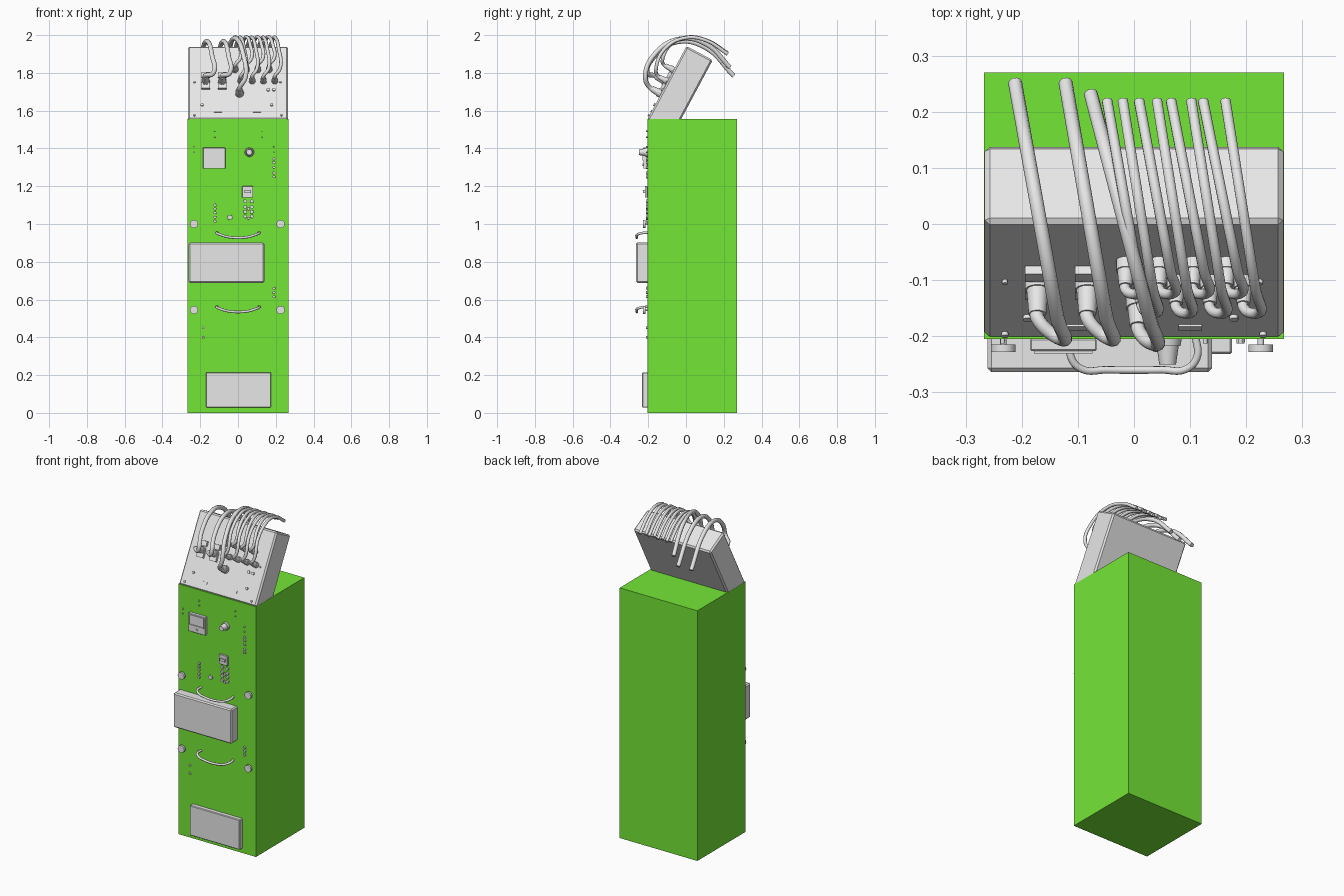
import bpy, math
from mathutils import Vector, Matrix

if "Cube" in bpy.data.objects:
    bpy.data.objects.remove(bpy.data.objects["Cube"])

def material(name, rgb):
    m = bpy.data.materials.new(name)
    m.diffuse_color = (*rgb, 1)
    m.use_nodes = True
    m.node_tree.nodes["Principled BSDF"].inputs["Base Color"].default_value = m.diffuse_color
    return m

GREEN = material("cabinet_green", (0.175, 0.80, 0.037))
GREY = material("fitting_grey", (0.80, 0.80, 0.80))
FRONT = -0.205          # front plane of the cabinet
TILT = math.atan(0.535)  # lean of the sloped console
ROT = Matrix.Rotation(-TILT, 4, 'X')
UP = Vector((0, math.sin(TILT), math.cos(TILT)))
OUT = Vector((0, -math.cos(TILT), math.sin(TILT)))

def finish(name, mat, bevel=0, smooth=False):
    o = bpy.context.object
    o.name = name
    o.data.materials.clear()
    o.data.materials.append(mat)
    if bevel:
        bpy.ops.object.transform_apply(location=False, rotation=False, scale=True)
        b = o.modifiers.new("bevel", 'BEVEL')
        b.width, b.segments = bevel, 1
    if smooth:
        bpy.ops.object.shade_smooth_by_angle(angle=math.radians(40))
    return o

def box(name, x0, x1, y0, y1, z0, z1, mat=GREY, bevel=0):
    bpy.ops.mesh.primitive_cube_add(size=1, location=((x0+x1)/2, (y0+y1)/2, (z0+z1)/2))
    bpy.context.object.scale = (x1-x0, y1-y0, z1-z0)
    return finish(name, mat, bevel)

def rod(name, base, direction, length, r0, r1=None, sides=16):
    """Cylinder or cone standing on base and pointing along direction."""
    d = Vector(direction).normalized()
    bpy.ops.mesh.primitive_cone_add(vertices=sides, radius1=r0, radius2=r0 if r1 is None else r1,
        depth=length, location=Vector(base) + d*length/2,
        rotation=d.to_track_quat('Z', 'Y').to_euler())
    return finish(name, GREY, smooth=True)

def tube(name, pts, radius):
    cu = bpy.data.curves.new(name, 'CURVE')
    cu.dimensions, cu.bevel_depth, cu.bevel_resolution = '3D', radius, 3
    cu.resolution_u, cu.use_fill_caps = 8, True
    s = cu.splines.new('BEZIER')
    s.bezier_points.add(len(pts)-1)
    for p, co in zip(s.bezier_points, pts):
        p.co = co
        p.handle_left_type = p.handle_right_type = 'AUTO'
    o = bpy.data.objects.new(name, cu)
    bpy.context.collection.objects.link(o)
    bpy.ops.object.select_all(action='DESELECT')
    o.select_set(True)
    bpy.context.view_layer.objects.active = o
    bpy.ops.object.convert(target='MESH')
    return finish(name, GREY, smooth=True)

def face_point(x, z):
    """Point on the sloped console face at height z."""
    return Vector((x, FRONT + 0.535*(z-1.555), z))

def console_box(name, x, z, w, h, depth, bevel=0):
    bpy.ops.mesh.primitive_cube_add(size=1, location=face_point(x, z) + OUT*depth/2,
                                    rotation=ROT.to_euler())
    bpy.context.object.scale = (w, depth, h)
    return finish(name, GREY, bevel)

# Cabinet
box("cabinet", -0.267, 0.267, FRONT, 0.27, 0, 1.555, GREEN)

# Sloped console on top
L, D = 0.441, 0.157
bpy.ops.mesh.primitive_cube_add(size=1, rotation=ROT.to_euler(),
    location=Vector((0, FRONT, 1.553)) + UP*L/2 - OUT*D/2)
bpy.context.object.scale = (0.532, D, L)
finish("console", GREY, 0.009)

# Front boxes
box("middle_box", -0.261, 0.139, -0.264, FRONT+0.01, 0.688, 0.902, bevel=0.007)
box("lower_box", -0.17, 0.175, -0.232, FRONT+0.01, 0.028, 0.215, bevel=0.004)

# Pull handles
for z in (0.955, 0.562):
    side = [(0.110, FRONT+0.005, z), (0.112, -0.238, z-0.004), (0.092, -0.259, z-0.012), (0.05, -0.26, z-0.024)]
    pts = [(-x, y, h) for x, y, h in side] + side[::-1]
    tube("pull_handle", pts, 0.0068)

# Thumb screws
for x in (-0.233, 0.226):
    for z in (1.0, 0.545):
        rod("screw_stem", (x, FRONT, z), (0, -1, 0), 0.012, 0.006)
        rod("thumb_screw", (x, -0.215, z), (0, -1, 0), 0.013, 0.022, sides=20)

# Meter with window frame
box("meter", -0.185, -0.067, -0.226, FRONT, 1.293, 1.405, bevel=0.002)
for x0, x1, z0, z1 in ((-0.178, -0.174, 1.335, 1.40), (-0.078, -0.074, 1.335, 1.40),
                       (-0.178, -0.074, 1.335, 1.339), (-0.178, -0.074, 1.396, 1.40)):
    box("meter_frame", x0, x1, -0.231, -0.225, z0, z1)
rod("meter_screw", (-0.126, -0.226, 1.313), (0, -1, 0), 0.003, 0.006, sides=10)

# Rotary knob
rod("knob_base", (0.06, FRONT, 1.38), (0, -1, 0), 0.012, 0.025, 0.023)
rod("knob", (0.06, -0.215, 1.38), (0, -1, 0), 0.035, 0.02, 0.015)

# Breaker switch
box("breaker", 0.022, 0.080, -0.218, FRONT, 1.14, 1.20, bevel=0.0015)
box("breaker_lever", 0.034, 0.068, -0.228, -0.217, 1.165, 1.18)

# Indicator lamps and screws: x, radius, heights
for x, r, heights in (
        (-0.122, 0.004, (1.49, 1.46)), (0.127, 0.004, (1.49, 1.46)),
        (-0.234, 0.004, (1.41, 1.38)), (0.19, 0.004, (1.41, 1.38)),
        (0.19, 0.008, (1.345, 1.325, 1.30, 1.27, 1.25)),
        (-0.122, 0.008, (1.10, 1.08, 1.06, 1.035, 1.015)),
        (0.038, 0.010, (1.12, 1.09, 1.065, 1.04)),
        (0.073, 0.010, (1.12, 1.09, 1.065, 1.04)),
        (0.055, 0.008, (1.08, 1.03)), (-0.043, 0.014, (1.035,)),
        (0.19, 0.008, (0.66, 0.638, 0.615)), (-0.185, 0.007, (0.45, 0.40))):
    for z in heights:
        rod("lamp", (x, FRONT, z), (0, -1, 0), 0.008, r, r*0.95, 10)

# Console screws, buttons and slots
for x, z, r in ((-0.23, 1.75, 0.005), (0.225, 1.75, 0.005), (-0.23, 1.575, 0.006), (0.23, 1.575, 0.006),
                (-0.19, 1.63, 0.008), (0.178, 1.63, 0.008), (0.16, 1.71, 0.009), (0.19, 1.71, 0.009)):
    rod("console_button", face_point(x, z), OUT, 0.007, r, sides=12)
for x in (-0.105, 0.1):
    console_box("console_slot", x, 1.597, 0.042, 0.014, 0.004)

def cable(name, plug_x, plug_z, length, r, front_x, back_x, profile):
    """Plug on the console and a cable arching over it; profile is (y, z) from front to end."""
    base = face_point(plug_x, plug_z)
    rod(name + "_socket", base, OUT, 0.02, r*1.8)
    rod(name + "_plug", base + OUT*0.02, OUT, length-0.02, r*1.55, r*1.25)
    y0, y1 = profile[0][0], profile[-1][0]
    pts = [base + OUT*(length-0.012), base + OUT*(length+0.008)]
    for y, z in profile:
        t = (y-y0)/(y1-y0)
        pts.append((front_x + (back_x-front_x)*t, y, z))
    tube(name, pts, r)

# Two power cables with terminal blocks
power = ((-0.205, 1.80), (-0.165, 1.89), (-0.05, 1.963), (0.10, 1.935), (0.252, 1.785))
for px, fx, bx in ((-0.172, -0.13, -0.212), (-0.083, -0.043, -0.122)):
    for z in (1.785, 1.725):
        console_box("terminal_block", px, z, 0.045, 0.03, 0.016)
    cable("power_cable", px, 1.75, 0.068, 0.0125, fx, bx, power)

# Single heavy cable
cable("heavy_cable", 0.008, 1.69, 0.055, 0.0125, 0.04, -0.077,
      ((-0.215, 1.78), (-0.165, 1.90), (-0.03, 1.98), (0.11, 1.95), (0.232, 1.83)))

# Eight signal cables in two rows
lower = ((-0.158, 1.825), (-0.11, 1.93), (0.0, 1.986), (0.11, 1.97), (0.220, 1.90))
upper = ((-0.122, 1.88), (-0.08, 1.95), (0.0, 1.988), (0.11, 1.972), (0.220, 1.905))
for i in range(4):
    cable("upper_signal_cable", -0.015+i*0.06, 1.815, 0.05, 0.0095, 0.012+i*0.06, -0.048+i*0.057, upper)
    cable("lower_signal_cable", 0.015+i*0.06, 1.755, 0.05, 0.0095, 0.04+i*0.061, -0.02+i*0.061, lower)
